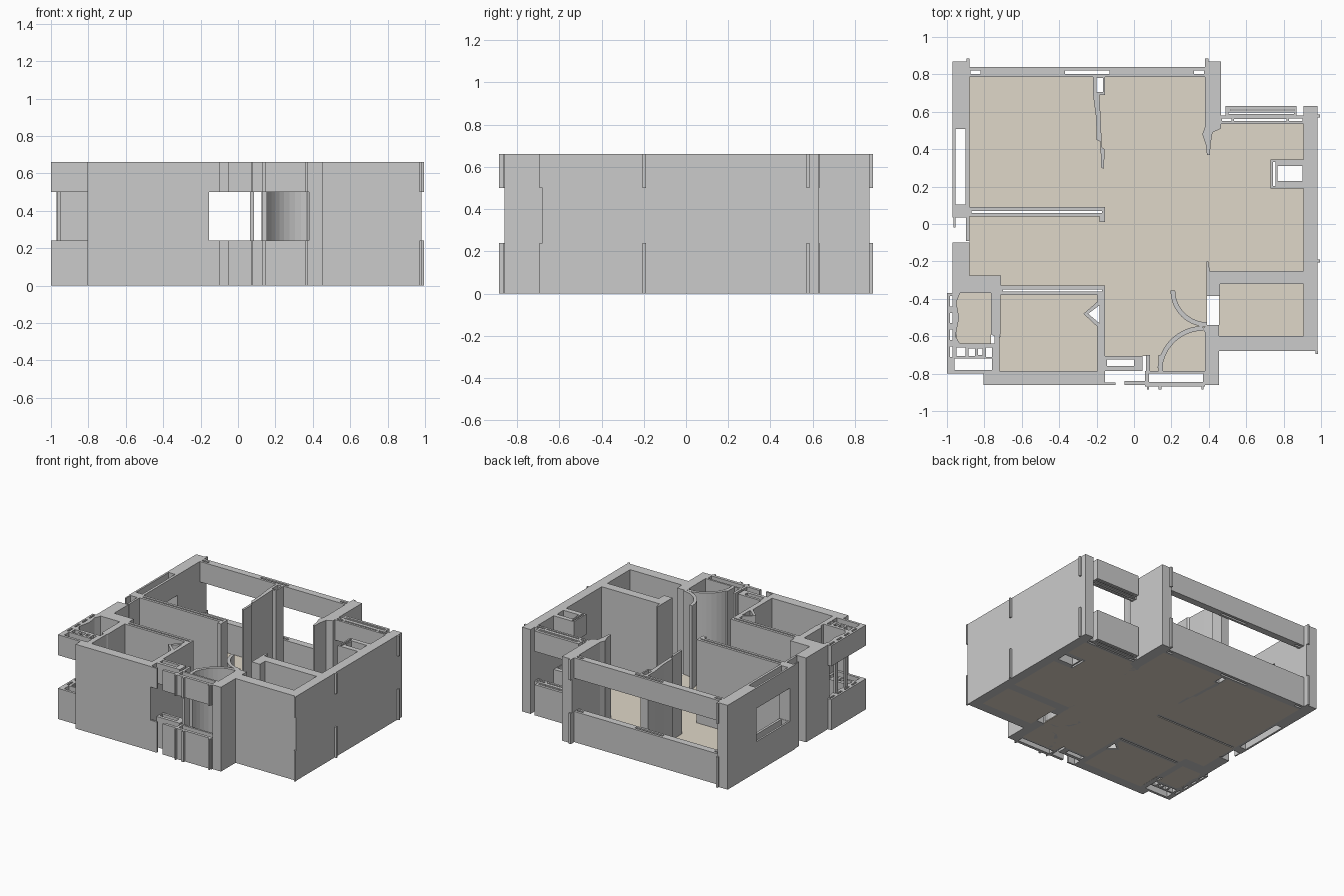
import bpy, bmesh, math

H = 0.66                                 # wall height
SILL, HEAD = 0.24, 0.50                  # window opening heights
FLOOR = 0.008


def rect(x0, y0, x1, y1):
    return [(x0, y0), (x1, y0), (x1, y1), (x0, y1)]


def slab(name, outline, holes=(), z0=0.0, z1=H, mat=None):
    """Extrude a plan outline with optional holes between two heights."""
    cu = bpy.data.curves.new(name, 'CURVE')
    cu.dimensions = '2D'
    cu.fill_mode = 'BOTH'
    cu.extrude = (z1 - z0) / 2
    for loop in [outline, *holes]:
        sp = cu.splines.new('POLY')
        sp.points.add(len(loop) - 1)
        for p, (x, y) in zip(sp.points, loop):
            p.co = (x, y, 0, 1)
        sp.use_cyclic_u = True
    tmp = bpy.data.objects.new(name + "_tmp", cu)
    bpy.context.collection.objects.link(tmp)
    dg = bpy.context.evaluated_depsgraph_get()
    me = bpy.data.meshes.new_from_object(tmp.evaluated_get(dg))
    bpy.data.objects.remove(tmp)
    bm = bmesh.new()
    bm.from_mesh(me)
    bmesh.ops.remove_doubles(bm, verts=bm.verts, dist=1e-5)
    bmesh.ops.recalc_face_normals(bm, faces=bm.faces)
    for f in bm.faces:
        f.smooth = False
    bmesh.ops.translate(bm, verts=bm.verts, vec=(0, 0, (z0 + z1) / 2))
    bm.to_mesh(me)
    bm.free()
    me.materials.clear()
    if mat:
        me.materials.append(mat)
    ob = bpy.data.objects.new(name, me)
    bpy.context.collection.objects.link(ob)
    return ob


def bands(name, outline, holes=()):
    """Window wall: a sill band below and a head band above the opening."""
    slab(name + "_sill", outline, holes, 0, SILL)
    slab(name + "_head", outline, holes, HEAD, H)


def arc_wall(name, cx, cy, r, a0, a1, t=0.025, n=10):
    """Curved door-swing wall."""
    ang = [math.radians(a0 + (a1 - a0) * i / n) for i in range(n + 1)]
    ring = [(cx + r * math.cos(a), cy + r * math.sin(a)) for a in ang]
    ring += [(cx + (r - t) * math.cos(a), cy + (r - t) * math.sin(a)) for a in reversed(ang)]
    slab(name, ring)


# Left outer wall, its window and the narrow recess
slab("left_wall_rear", rect(-0.97, 0.51, -0.88, 0.87))
bands("left_window", rect(-0.97, 0.10, -0.88, 0.51), [rect(-0.955, 0.103, -0.90, 0.507)])
slab("left_wall_middle", rect(-0.97, 0.035, -0.88, 0.10))
slab("left_recess_back", rect(-0.897, -0.09, -0.88, 0.035))
slab("left_recess_post", rect(-0.965, -0.02, -0.955, 0.035))
slab("left_wall_front", rect(-0.97, -0.275, -0.88, -0.10))

# Wide rear window wall
bands("rear_window", rect(-0.88, 0.785, 0.38, 0.84),
      [rect(-0.875, 0.803, -0.82, 0.82), rect(-0.37, 0.803, -0.13, 0.82),
       rect(0.32, 0.803, 0.375, 0.82)])

# Rear pier with tapering partition stub
slab("rear_pier", [(0.38, 0.87), (0.465, 0.87), (0.465, 0.51), (0.42, 0.49), (0.41, 0.43),
                   (0.405, 0.37), (0.39, 0.37), (0.385, 0.42), (0.365, 0.48),
                   (0.38, 0.52)])

# Rear right balcony window
bands("balcony_inner_rail", rect(0.465, 0.535, 0.905, 0.58),
      [rect(0.47, 0.55, 0.52, 0.565), rect(0.535, 0.552, 0.815, 0.562),
       rect(0.83, 0.55, 0.90, 0.565)])
bands("balcony_outer_rail", rect(0.49, 0.58, 0.87, 0.632),
      [rect(0.505, 0.588, 0.855, 0.596), rect(0.515, 0.606, 0.855, 0.612)])

# Right outer wall wrapping the small room, with door gap
slab("right_wall", [(0.98, 0.63), (0.905, 0.63), (0.905, -0.25), (0.405, -0.25), (0.397, -0.20),
                    (0.387, -0.20), (0.387, -0.385), (0.46, -0.385), (0.46, -0.32),
                    (0.905, -0.32), (0.905, -0.60), (0.455, -0.60), (0.455, -0.54),
                    (0.39, -0.54), (0.365, -0.56), (0.38, -0.58), (0.38, -0.86), (0.455, -0.86),
                    (0.455, -0.68), (0.98, -0.68)])

# Service duct on the right wall
bands("duct", rect(0.73, 0.19, 0.905, 0.345),
      [rect(0.768, 0.23, 0.90, 0.31), rect(0.742, 0.203, 0.757, 0.332)])

# Front left room: outer wall, partitions and V-shaped niche
slab("front_room_walls",
     [(-0.805, -0.86), (-0.155, -0.86), (-0.155, -0.33), (-0.71, -0.33), (-0.71, -0.275),
      (-0.97, -0.275), (-0.97, -0.37), (-0.765, -0.37), (-0.765, -0.59), (-0.745, -0.60),
      (-0.745, -0.80), (-0.805, -0.80)],
     [[(-0.72, -0.785), (-0.195, -0.785), (-0.195, -0.55), (-0.27, -0.48), (-0.195, -0.415),
       (-0.195, -0.38), (-0.715, -0.38), (-0.715, -0.59), (-0.72, -0.60)],
      [(-0.185, -0.53), (-0.245, -0.48), (-0.185, -0.435)],
      rect(-0.70, -0.36, -0.17, -0.35)])

# Partition across the left rooms
slab("middle_partition", [(-0.88, 0.04), (-0.185, 0.04), (-0.185, 0.01), (-0.155, 0.01),
                          (-0.155, 0.09), (-0.88, 0.09)],
     [rect(-0.87, 0.06, -0.17, 0.07)])

# Tapering partition from the rear wall
slab("rear_partition",
     [(-0.22, 0.785), (-0.22, 0.70), (-0.203, 0.57), (-0.20, 0.45), (-0.18, 0.44),
      (-0.175, 0.30), (-0.16, 0.295), (-0.158, 0.40), (-0.172, 0.41), (-0.178, 0.56),
      (-0.185, 0.69), (-0.155, 0.69), (-0.155, 0.785)],
     [rect(-0.20, 0.705, -0.167, 0.78)])

# Front left balcony bands and slim posts
bands("left_balcony",
      [(-1.0, -0.80), (-0.745, -0.80), (-0.745, -0.64), (-0.93, -0.64), (-0.955, -0.60),
       (-0.935, -0.50), (-0.95, -0.42), (-0.93, -0.37), (-1.0, -0.37)],
      [rect(-0.96, -0.78, -0.76, -0.72), rect(-0.95, -0.705, -0.90, -0.66),
       rect(-0.885, -0.705, -0.85, -0.665), rect(-0.835, -0.70, -0.81, -0.665),
       rect(-0.79, -0.71, -0.76, -0.66)]
      + [rect(-0.985, y, -0.97, y + 0.055) for y in (-0.71, -0.62, -0.53, -0.44)])
for i, y in enumerate((-0.62, -0.50, -0.40)):
    slab(f"balcony_post_{i}", rect(-0.965, y, -0.95, y + 0.03), z0=SILL, z1=HEAD)

# Entry window: inner rail, front rails and post
bands("entry_inner_rail", rect(-0.155, -0.785, 0.045, -0.705),
      [rect(-0.145, -0.76, 0.0, -0.725)])
bands("entry_front_rail_left", rect(-0.155, -0.862, -0.10, -0.848))
bands("entry_front_rail_middle", rect(-0.05, -0.862, 0.06, -0.84))
bands("entry_front_rail_right", rect(0.06, -0.868, 0.38, -0.785),
      [rect(0.08, -0.845, 0.37, -0.80)])
slab("entry_post", rect(0.065, -0.785, 0.085, -0.70))
slab("entry_jamb", rect(0.13, -0.785, 0.155, -0.70))

# Curved door swings
arc_wall("door_swing_inner", 0.39, -0.355, 0.195, 180, 270)
arc_wall("door_swing_entry", 0.37, -0.79, 0.245, 90, 175)

# Small corner trims, present only at sill and head level
for i, r in enumerate([(-0.895, 0.87, -0.88, 0.885), (0.38, 0.87, 0.398, 0.885),
                       (0.98, 0.57, 0.995, 0.585), (0.98, -0.205, 0.995, -0.19),
                       (0.97, -0.695, 0.985, -0.68), (0.07, -0.885, 0.08, -0.868),
                       (0.132, -0.885, 0.148, -0.868), (0.36, -0.885, 0.372, -0.868)]):
    bands(f"trim_{i}", rect(*r))

# Floors of the rooms
tan = bpy.data.materials.new("floor_tan")
tan.diffuse_color = (0.74, 0.68, 0.58, 1)
slab("main_floor",
     [(-0.88, -0.275), (-0.71, -0.275), (-0.71, -0.335), (-0.155, -0.335), (-0.155, -0.705),
      (0.07, -0.705), (0.07, -0.785), (0.38, -0.785), (0.38, -0.55), (0.39, -0.54), (0.39, -0.25),
      (0.905, -0.25), (0.905, 0.19), (0.735, 0.19), (0.735, 0.345), (0.905, 0.345),
      (0.905, 0.535), (0.38, 0.535), (0.38, 0.785), (-0.16, 0.785), (-0.16, 0.70),
      (-0.205, 0.70), (-0.205, 0.785), (-0.88, 0.785)],
     [rect(-0.87, 0.06, -0.17, 0.07)], 0, FLOOR, tan)
slab("front_room_floor",
     [(-0.72, -0.785), (-0.195, -0.785), (-0.195, -0.55), (-0.27, -0.48), (-0.195, -0.415),
      (-0.195, -0.38), (-0.715, -0.38)], z1=FLOOR, mat=tan)
slab("bath_floor", rect(-0.95, -0.64, -0.765, -0.37), z1=FLOOR, mat=tan)
slab("small_room_floor", rect(0.455, -0.60, 0.905, -0.32), z1=FLOOR, mat=tan)
